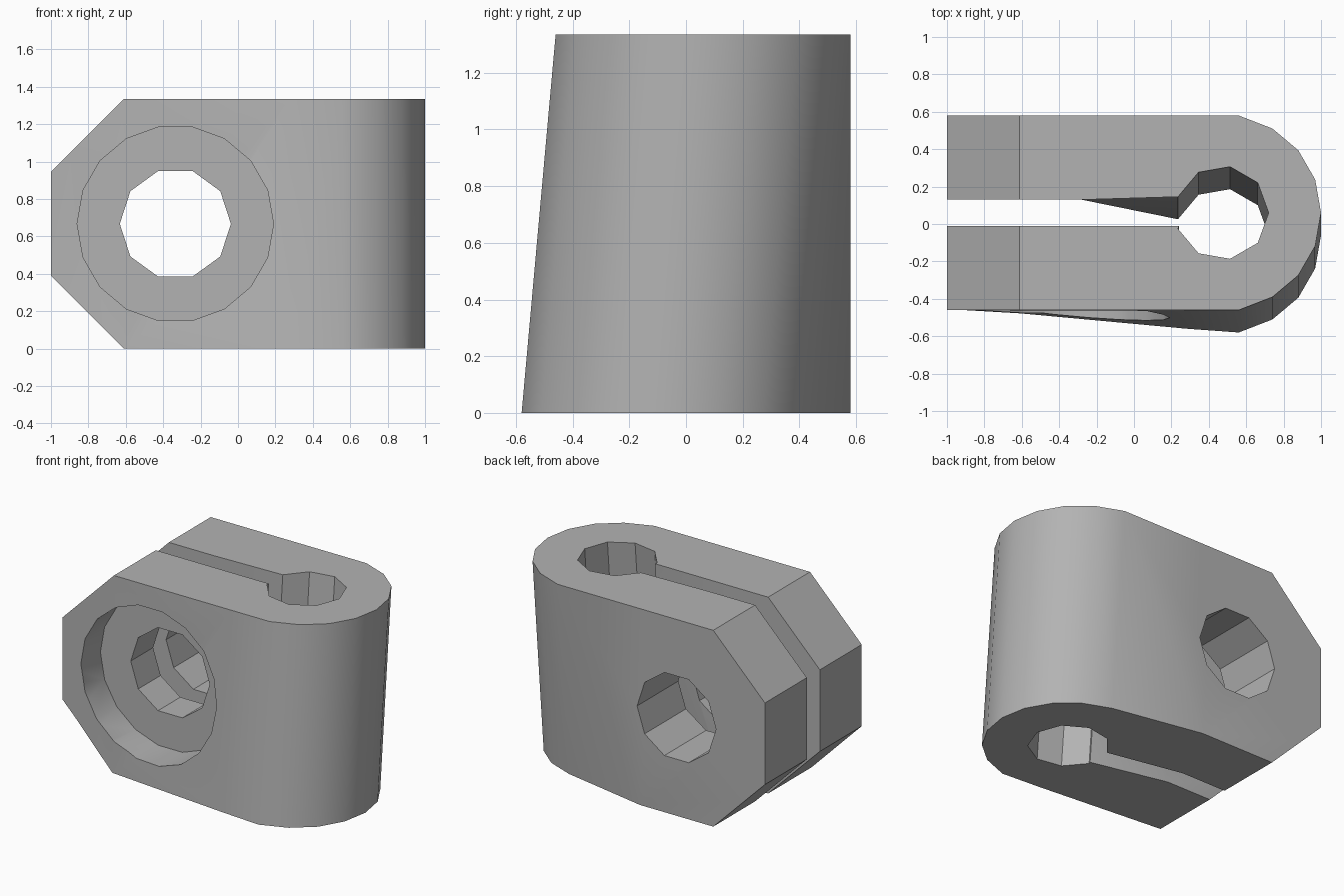
import bpy
import bmesh
import math
from mathutils import Vector

default = bpy.data.objects.get("Cube")
if default:
    bpy.data.objects.remove(default, do_unlink=True)

HEIGHT = 1.335
MID = HEIGHT / 2

steel = bpy.data.materials.new("plain grey")
steel.use_nodes = True
grey = (0.45, 0.45, 0.45, 1)
steel.diffuse_color = grey
steel.node_tree.nodes["Principled BSDF"].inputs["Base Color"].default_value = grey


def loft(name, start, end):
    """Closed solid between two matching outlines."""
    bm = bmesh.new()
    a = [bm.verts.new(p) for p in start]
    b = [bm.verts.new(p) for p in end]
    n = len(a)
    bm.faces.new(a)
    bm.faces.new(b[::-1])
    for i in range(n):
        j = (i + 1) % n
        bm.faces.new((a[i], b[i], b[j], a[j]))
    bmesh.ops.recalc_face_normals(bm, faces=bm.faces)
    bmesh.ops.triangulate(bm, faces=[f for f in bm.faces if len(f.verts) == 4])
    mesh = bpy.data.meshes.new(name)
    bm.to_mesh(mesh)
    bm.free()
    mesh.materials.append(steel)
    obj = bpy.data.objects.new(name, mesh)
    bpy.context.collection.objects.link(obj)
    return obj


def arc(cx, cy, r, angles):
    return [(cx + r * math.cos(math.radians(t)), cy + r * math.sin(math.radians(t))) for t in angles]


def prism_y(name, outline, y0, y1):
    return loft(name, [(x, y0, z) for x, z in outline], [(x, y1, z) for x, z in outline])


def cut(target, tool, operation):
    tool.hide_render = True
    mod = target.modifiers.new(tool.name, 'BOOLEAN')
    mod.operation = operation
    mod.solver = 'EXACT'
    mod.object = tool
    bpy.context.view_layer.objects.active = target
    bpy.ops.object.modifier_apply(modifier=mod.name)
    bpy.data.objects.remove(tool, do_unlink=True)


# Clamp outline: front arm, rounded nose, back arm, then slot and keyhole
front = [(-1.0, -0.46), (-0.61, -0.46), (0.28, -0.46), (0.56, -0.46)]
nose = arc(0.48, 0.06, 0.52, range(-60, 61, 20))
back = [(0.56, 0.58), (-0.06, 0.58), (-1.0, 0.58)]
slot_back = [(-1.0, 0.13), (-0.28, 0.13)]
keyhole = arc(0.47, 0.06, 0.25, range(160, -161, -40))
slot_front = [(0.24, -0.01), (-0.28, -0.01), (-1.0, -0.01)]


def lower(points, start):
    """Foot outline leans forward from a start position to the nose."""
    return [(x, y - 0.12 * min(1, max(0, (x - start) / (0.5 - start)))) for x, y in points]


def shifted(points):
    return [(x, y - 0.12) for x, y in points]


top = front + nose + back + slot_back + keyhole + slot_front
foot = (lower(front, -0.8) + shifted(nose) + lower(back, -0.06)
        + lower(slot_back, -0.28) + shifted(keyhole)
        + shifted(slot_front[:1]) + slot_front[1:])
clamp = loft("clamp_body", [(x, y, 0) for x, y in foot], [(x, y, HEIGHT) for x, y in top])

# Chamfered arm ends
hexagon = [(-0.61, -0.001), (1.1, -0.001), (1.1, HEIGHT + 0.001),
           (-0.61, HEIGHT + 0.001), (-1.0, 0.945), (-1.0, 0.39)]
cut(clamp, prism_y("chamfer_cutter", hexagon, -1, 1), 'INTERSECT')

# Bolt hole through both arms, with a wide recess on the front
cut(clamp, prism_y("bolt_cutter", arc(-0.335, MID, 0.297, range(0, 360, 36)), -1, 1), 'DIFFERENCE')
cut(clamp, prism_y("recess_cutter", arc(-0.335, MID, 0.525, range(0, 360, 20)), -1, -0.25), 'DIFFERENCE')

# Smooth nose, crisp edges
bpy.ops.object.select_all(action='DESELECT')
clamp.select_set(True)
bpy.context.view_layer.objects.active = clamp
bpy.ops.object.shade_smooth_by_angle(angle=math.radians(30))
